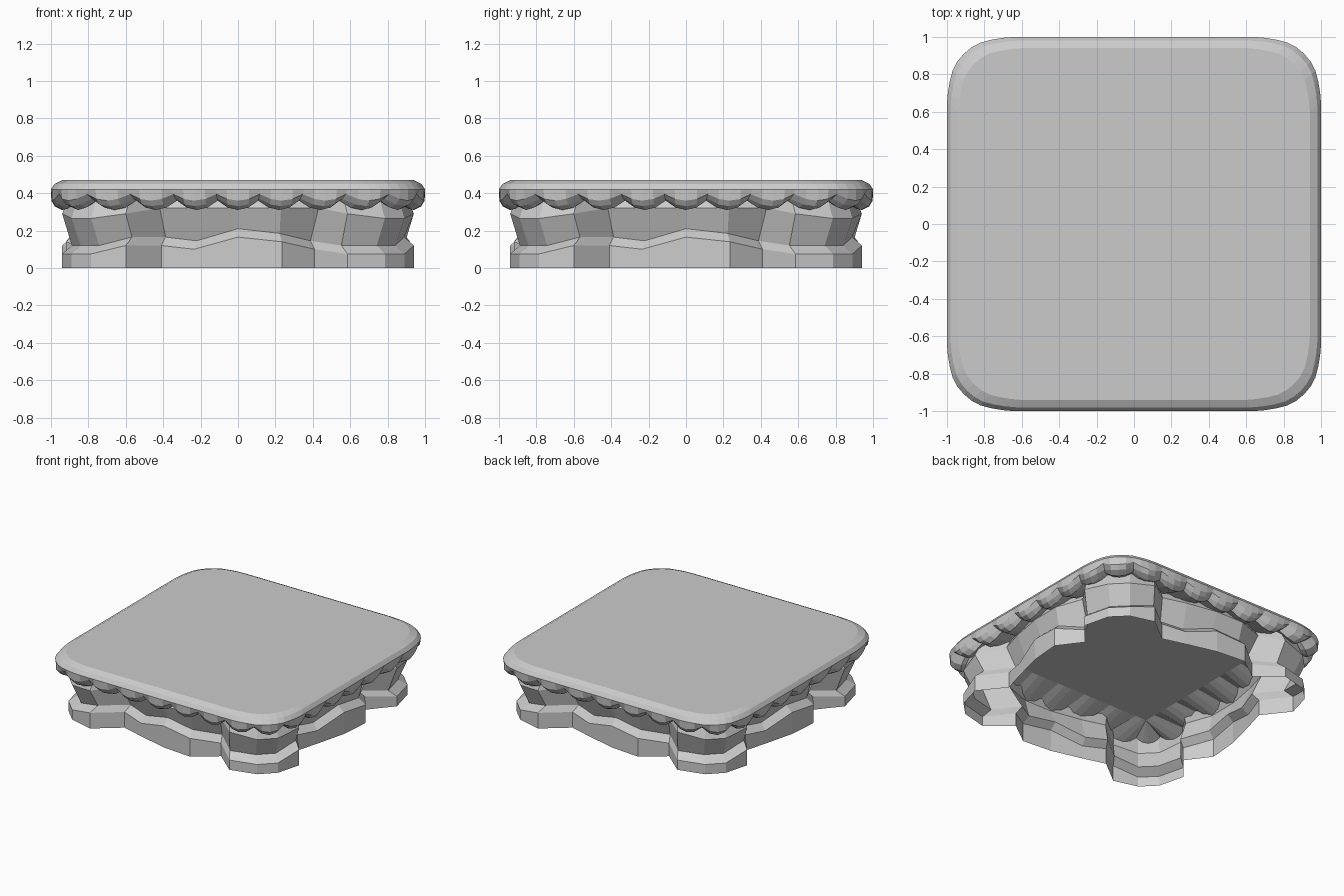
import bpy, bmesh

if "Cube" in bpy.data.objects:
    bpy.data.objects.remove(bpy.data.objects["Cube"])


def rotations(side):
    """Repeat one side's (x, y, data) points around four quarter turns."""
    pts = []
    for turn in range(4):
        for x, y, data in side:
            for _ in range(turn):
                x, y = -y, x
            pts.append((x, y, data))
    return pts


def bridge(bm, low, high):
    """Join two closed rings, merging where columns share a vertex."""
    n = len(low)
    for i in range(n):
        j = (i + 1) % n
        quad = []
        for v in (low[i], low[j], high[j], high[i]):
            if v not in quad:
                quad.append(v)
        if len(quad) >= 3:
            bm.faces.new(quad)


def finish(bm, name):
    mesh = bpy.data.meshes.new(name)
    bm.to_mesh(mesh)
    bm.free()
    obj = bpy.data.objects.new(name, mesh)
    bpy.context.collection.objects.link(obj)
    return obj


# Rocky base: open shell; (x, distance from centre, ledge height, extra flare)
rock_side = [(-.60, .94, .12, 0), (-.41, .79, .12, .02), (-.235, .84, .10, .02),
             (0, .90, .165, 0), (.235, .92, .14, -.02), (.41, .79, .10, .05),
             (.585, .94, .075, 0), (.785, .89, .075, 0), (.89, .785, .075, 0)]
rock = []
for x, d, h, flare in rock_side:
    lip = .265 if abs(x) > .7 else .29 if abs(x) > .5 else .32
    rock.append((x, -d, (h, lip, flare)))
rock = rotations(rock)
bm = bmesh.new()
levels = [(1.0, 0, lambda h, t: 0), (1.0, 0, lambda h, t: h),
          (.945, 0, lambda h, t: h + .045), (1.0, 1, lambda h, t: t),
          (.96, 1, lambda h, t: .385)]
rings = []
for s, f, z in levels:
    rings.append([bm.verts.new((x * (s + f * flare), y * (s + f * flare), z(h, t)))
                  for x, y, (h, t, flare) in rock])
for a, b in zip(rings, rings[1:]):
    bridge(bm, a, b)
finish(bm, "rock_base")

# Turf slab outline: four columns per scallop, one scallop on each corner
turf = []
bulge = {0: 1.0, 1: .75, 2: 0.0, 3: .75}
for k in range(-14, 15):
    drop = {12: .005, 13: .015, 14: .03}.get(abs(k), 0)
    turf.append((k * .0586, -(1 - drop), bulge[k % 4]))
turf += [(.868, -.945, .75), (.91, -.91, 1.0), (.945, -.868, .75)]
turf = rotations(turf)

# Turf slab: rounded rim hanging down into a scalloped lip
# (scale, height, extra scale on a lobe, extra height on a lobe)
profile = [(.925, .36, .015, -.05), (.95, .37, .03, -.04),
           (.985, .395, .013, -.035), (1.0, .42, 0, 0),
           (.98, .45, 0, 0), (.94, .47, 0, 0)]
bm = bmesh.new()
rings = [[bm.verts.new((x * (s + grow * u), y * (s + grow * u), z + dip * u))
          for x, y, u in turf] for s, z, grow, dip in profile]
for a, b in zip(rings, rings[1:]):
    bridge(bm, a, b)
bm.faces.new(rings[-1])

# Flat square underside with fans out to the scallops
q, shared, inner = .68, {}, []
for x, y, u in turf:
    key = (round(max(-q, min(q, x)), 4), round(max(-q, min(q, y)), 4))
    if key not in shared:
        shared[key] = bm.verts.new((key[0], key[1], .40))
    inner.append(shared[key])
bridge(bm, inner, rings[0])
bm.faces.new(list(reversed(list(shared.values()))))
bmesh.ops.recalc_face_normals(bm, faces=bm.faces)
finish(bm, "turf_slab")
